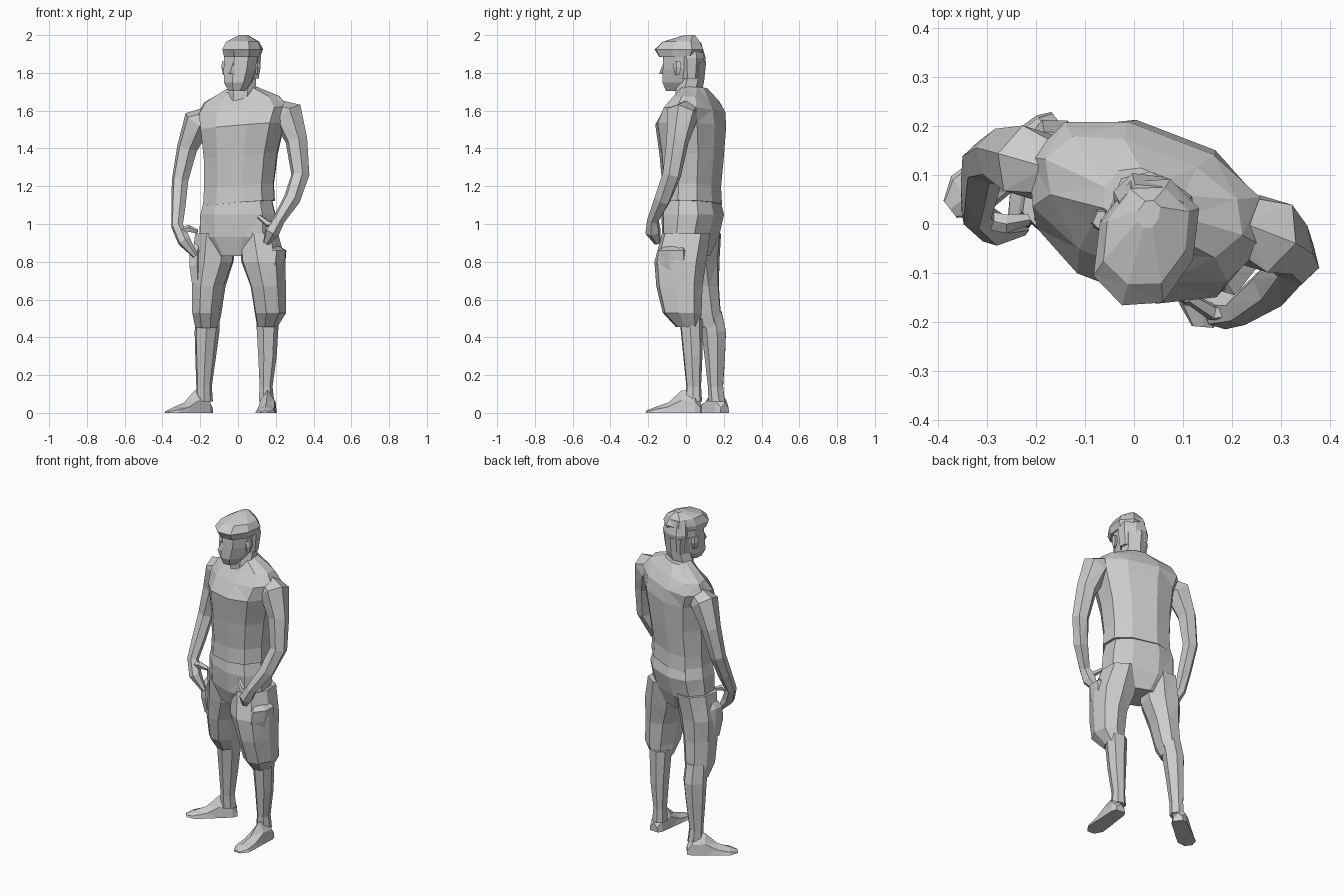
import bpy, bmesh, math
from mathutils import Vector


def skin(name, rings):
    """Cap and bridge a list of equal-length point rings into a faceted solid."""
    bm = bmesh.new()
    rows = [[bm.verts.new(p) for p in r] for r in rings]
    n = len(rows[0])
    for a, b in zip(rows, rows[1:]):
        for i in range(n):
            j = (i + 1) % n
            bm.faces.new((a[i], a[j], b[j], b[i]))
    bm.faces.new(rows[0][::-1])
    bm.faces.new(rows[-1])
    bmesh.ops.triangulate(bm, faces=bm.faces[:])
    bmesh.ops.recalc_face_normals(bm, faces=bm.faces[:])
    me = bpy.data.meshes.new(name)
    bm.to_mesh(me)
    bm.free()
    ob = bpy.data.objects.new(name, me)
    bpy.context.collection.objects.link(ob)
    return ob


def stack(name, levels, yaw=-21, n=8, tilt=0.0, power=0.85):
    """Loft of turned oval levels: (x, y, z, half width, half depth)."""
    c, s = math.cos(math.radians(yaw)), math.sin(math.radians(yaw))
    rings = []
    for x, y, z, w, d in levels:
        ring = []
        for i in range(n):
            a = 2 * math.pi * i / n
            u = w * math.copysign(abs(math.cos(a)) ** power, math.cos(a))
            v = d * math.copysign(abs(math.sin(a)) ** power, math.sin(a))
            ring.append((x + u * c - v * s, y + u * s + v * c, z + tilt * u))
        rings.append(ring)
    return skin(name, rings)


def limb(name, path, n=6):
    """Tube through (x, y, z, radius) points."""
    pts = [Vector(p[:3]) for p in path]
    rings = []
    for i, p in enumerate(pts):
        t = (pts[min(i + 1, len(pts) - 1)] - pts[max(i - 1, 0)]).normalized()
        side = t.cross(Vector((0.3, 1, 0))).normalized()
        up = side.cross(t)
        r = path[i][3]
        rings.append([p + r * (side * math.cos(2 * math.pi * k / n)
                               + up * math.sin(2 * math.pi * k / n)) for k in range(n)])
    return skin(name, rings)


def foot(name, heel, toe):
    """Foot swept from heel to toe with a flat sole."""
    h, t = Vector((*heel, 0)), Vector((*toe, 0))
    f = t - h
    side = Vector((f.y, -f.x, 0)).normalized()
    rings = []
    for d, w, z in ((0, .03, .05), (.1, .043, .11), (.35, .045, .12),
                    (.6, .05, .055), (.85, .052, .03), (1, .022, .012)):
        p = h + f * d
        rings.append([p + side * w, p + side * w * .85 + Vector((0, 0, z * .55)),
                      p + Vector((0, 0, z)),
                      p - side * w * .85 + Vector((0, 0, z * .55)), p - side * w])
    return skin(name, rings)


# Shirt
stack("shirt", [(.005, .03, 1.11, .2, .15), (.005, .03, 1.2, .195, .145),
                (.015, .03, 1.36, .205, .16), (.025, .025, 1.52, .235, .175),
                (.025, .045, 1.6, .255, .145), (.02, .055, 1.66, .215, .1),
                (.02, .045, 1.72, .085, .065)], n=10, tilt=.08)
# Seat of the shorts
stack("shorts_seat", [(0, .02, .83, .13, .1), (-.005, .025, .93, .215, .135),
                      (.0, .035, 1.05, .21, .155), (.0, .03, 1.15, .185, .135)], n=10)
# Shorts legs
stack("shorts_leg_right", [(.155, .01, .455, .055, .065), (.172, -.02, .53, .085, .105),
                           (.16, -.035, .67, .095, .125), (.135, -.03, .8, .12, .14),
                           (.11, 0, .95, .105, .13)], yaw=-12)
stack("shorts_leg_left", [(-.165, .13, .45, .06, .065), (-.165, .1, .53, .073, .09),
                          (-.155, .08, .67, .085, .1), (-.135, .07, .8, .115, .105),
                          (-.115, .07, .95, .11, .12)], yaw=-25)
# Cargo pockets
stack("pocket_right", [(.205, -.06, .72, .035, .07), (.2, -.075, .79, .045, .085),
                       (.205, -.07, .86, .05, .08), (.19, -.06, .88, .03, .06)], n=6)
stack("pocket_left", [(-.21, .06, .68, .03, .055), (-.215, .055, .78, .04, .07),
                      (-.215, .055, .86, .04, .065), (-.2, .06, .9, .025, .05)], n=6)

# Lower legs and feet
stack("calf_right", [(.15, .04, .06, .042, .045), (.148, .04, .14, .035, .04),
                     (.155, .035, .3, .05, .052), (.155, .025, .5, .062, .062)],
      yaw=-5, n=7)
stack("calf_left", [(-.178, .165, .06, .042, .045), (-.18, .158, .14, .04, .04),
                    (-.172, .155, .3, .052, .056), (-.165, .15, .43, .062, .067),
                    (-.16, .13, .54, .06, .06)], yaw=-40, n=7)
foot("foot_right", (.165, .08), (.14, -.21))
foot("foot_left", (-.15, .205), (-.375, .03))

# Arms
limb("arm_right", [(.2, .01, 1.6, .06), (.265, -.02, 1.58, .085), (.31, -.045, 1.44, .06),
                   (.33, -.075, 1.26, .05), (.285, -.125, 1.13, .046),
                   (.215, -.175, 1.02, .033), (.18, -.175, .96, .042),
                   (.15, -.15, .9, .018)])
limb("arm_left", [(-.16, .11, 1.56, .06), (-.215, .125, 1.54, .08), (-.27, .14, 1.4, .056),
                  (-.307, .125, 1.23, .045), (-.315, .07, 1.1, .04),
                  (-.322, .02, .99, .033), (-.285, -.01, .91, .036),
                  (-.225, -.01, .83, .014)])
# Thumbs hooked at the pockets
limb("thumb_left", [(-.31, .01, .96, .02), (-.26, 0, .975, .02), (-.215, .01, .96, .012)], 5)
limb("thumb_right", [(.21, -.175, 1.0, .022), (.16, -.18, 1.0, .018), (.11, -.15, 1.04, .012)], 5)

# Neck and collar
stack("neck", [(.015, .01, 1.63, .075, .06), (.02, .015, 1.7, .08, .068),
               (.03, .03, 1.76, .07, .065), (.03, .035, 1.86, .08, .07)], n=7)
# Head
stack("head", [(-.005, -.055, 1.705, .045, .055), (0, -.045, 1.75, .075, .085),
               (.012, -.03, 1.82, .088, .1), (.02, -.022, 1.9, .092, .105)])
# Nose
stack("nose", [(-.035, -.122, 1.795, .018, .022), (-.03, -.118, 1.815, .015, .018),
               (-.02, -.105, 1.865, .008, .01)], n=4)
# Ears
for side, (x, y) in (("left", (-.07, .01)), ("right", (.105, -.045))):
    stack("ear_" + side, [(x, y, 1.79, .008, .012), (x, y, 1.83, .016, .024),
                          (x, y, 1.86, .012, .02)], n=5)
# Hair with overhanging fringe
stack("hair_back", [(.04, .035, 1.77, .075, .05), (.04, .035, 1.88, .088, .065),
                    (.035, .02, 1.96, .07, .06)])
stack("hair", [(.022, -.035, 1.885, .094, .115), (.025, -.037, 1.925, .102, .138),
               (.025, -.025, 1.965, .085, .105), (.03, .02, 2.0, .022, .03)])
